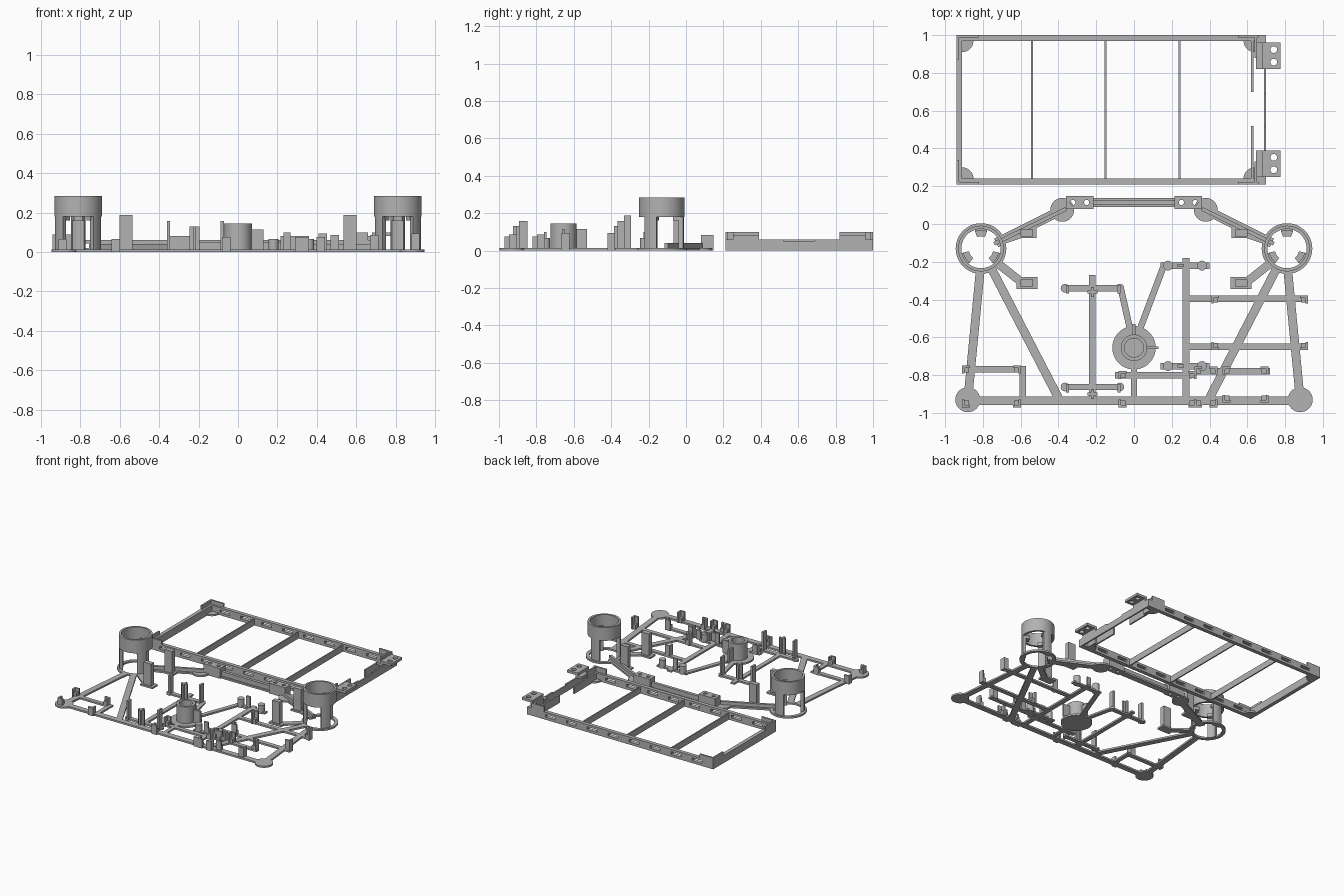
import bpy, bmesh, math
from mathutils import Matrix, Vector

if "Cube" in bpy.data.objects:
    bpy.data.objects.remove(bpy.data.objects["Cube"])

grey = bpy.data.materials.new("plain_grey")
grey.diffuse_color = (0.45, 0.45, 0.45, 1)
grey.use_nodes = True
grey.node_tree.nodes["Principled BSDF"].inputs["Base Color"].default_value = grey.diffuse_color
T = 0.014  # thickness of the flat bars


def finish(name, bm, smooth=False):
    me = bpy.data.meshes.new(name)
    bmesh.ops.recalc_face_normals(bm, faces=bm.faces)
    bm.to_mesh(me)
    bm.free()
    me.materials.append(grey)
    ob = bpy.data.objects.new(name, me)
    bpy.context.collection.objects.link(ob)
    if smooth:
        bpy.ops.object.select_all(action='DESELECT')
        ob.select_set(True)
        bpy.context.view_layer.objects.active = ob
        bpy.ops.object.shade_smooth_by_angle(angle=math.radians(35))
    return ob


def add_box(bm, x0, x1, y0, y1, z0, z1):
    m = Matrix.Translation(((x0 + x1) / 2, (y0 + y1) / 2, (z0 + z1) / 2))
    bmesh.ops.create_cube(bm, size=1, matrix=m @ Matrix.Diagonal((x1 - x0, y1 - y0, z1 - z0, 1)))


def boxes(name, items):
    bm = bmesh.new()
    for b in items:
        add_box(bm, *b)
    return finish(name, bm)


def add_bar(bm, a, b, w, z0=0, z1=T):
    a, b = Vector(a), Vector(b)
    d = b - a
    m = Matrix.Translation(((a.x + b.x) / 2, (a.y + b.y) / 2, (z0 + z1) / 2))
    m = m @ Matrix.Rotation(math.atan2(d.y, d.x), 4, 'Z')
    bmesh.ops.create_cube(bm, size=1, matrix=m @ Matrix.Diagonal((d.length, w, z1 - z0, 1)))


def bars(name, items):
    bm = bmesh.new()
    for i in items:
        add_bar(bm, *i)
    return finish(name, bm)


def add_disk(bm, x, y, r, z0, z1, n=32):
    bmesh.ops.create_cone(bm, cap_ends=True, segments=n, radius1=r, radius2=r, depth=z1 - z0,
                          matrix=Matrix.Translation((x, y, (z0 + z1) / 2)))


def add_arc(bm, x, y, r0, r1, z0, z1, a0=0, a1=360, n=48):
    """Ring, or sector of a ring, with a rectangular section."""
    full = a1 - a0 >= 360
    rows = []
    for i in range(n if full else n + 1):
        a = math.radians(a0 + (a1 - a0) * i / n)
        rows.append([bm.verts.new((x + r * math.cos(a), y + r * math.sin(a), z))
                     for r, z in ((r0, z0), (r1, z0), (r1, z1), (r0, z1))])
    for i in range(n):
        p, q = rows[i], rows[(i + 1) % len(rows)]
        for k in range(4):
            bm.faces.new((p[k], p[(k + 1) % 4], q[(k + 1) % 4], q[k]))
    if not full:
        bm.faces.new(rows[0])
        bm.faces.new(rows[-1][::-1])


def add_plate(bm, x0, x1, y0, y1, z0, z1, holes, r):
    """Block with vertical round holes, split into one square-ish cell per hole."""
    along_x = x1 - x0 > y1 - y0
    n = len(holes)
    for i, (hx, hy) in enumerate(holes):
        if along_x:
            cx0, cx1, cy0, cy1 = x0 + (x1 - x0) * i / n, x0 + (x1 - x0) * (i + 1) / n, y0, y1
        else:
            cx0, cx1, cy0, cy1 = x0, x1, y0 + (y1 - y0) * i / n, y0 + (y1 - y0) * (i + 1) / n
        rows = []
        for k in range(16):
            a = math.tau * (k + 0.5) / 16 - math.pi / 8 - math.tau / 32
            c, s = math.cos(a), math.sin(a)
            q = max(abs(c), abs(s))
            ox = (cx0 + cx1) / 2 + c / q * (cx1 - cx0) / 2
            oy = (cy0 + cy1) / 2 + s / q * (cy1 - cy0) / 2
            rows.append([bm.verts.new(v) for v in ((hx + r * c, hy + r * s, z0), (ox, oy, z0),
                                                   (ox, oy, z1), (hx + r * c, hy + r * s, z1))])
        for k in range(16):
            p, q = rows[k], rows[(k + 1) % 16]
            for j in range(4):
                bm.faces.new((p[j], p[(j + 1) % 4], q[(j + 1) % 4], q[j]))


# Tray long walls: rails joined by posts, leaving slots
X0, X1, Y0, Y1, H = -0.94, 0.70, 0.21, 1.0, 0.06
for name, y0, y1 in (("tray_front_wall", Y0, Y0 + 0.03), ("tray_back_wall", Y1 - 0.03, Y1)):
    parts = [(X0, X1 - 0.02, y0, y1, 0, 0.02), (X0, X1 - 0.02, y0, y1, 0.042, H)]
    for i in range(9):
        x = X0 + 0.06 + i * 0.185
        parts.append((x - 0.06, x + 0.04, y0, y1, 0.02, 0.042))
    boxes(name, parts)
# Tray ends, with an open middle on the right
boxes("tray_left_wall", [(X0, X0 + 0.03, Y0, Y1, 0, H)])
boxes("tray_right_wall", [(0.62, 0.632, Y0, 0.52, 0, H), (0.62, 0.632, 0.70, Y1, 0, H),
                          (0.645, X1, Y0, 0.25, 0, H), (0.645, X1, 0.96, Y1, 0, H),
                          (0.688, X1, 0.25, 0.52, 0, H), (0.688, X1, 0.69, 0.96, 0, H),
                          (0.688, X1, 0.52, 0.69, 0, 0.05)])
boxes("tray_dividers", [(x - 0.005, x + 0.005, Y0 + 0.02, Y1 - 0.02, 0, 0.05) for x in (-0.54, -0.15, 0.24)])
# Raised corner brackets, gussets and mounting tabs
lips, gus, tabs = [], bmesh.new(), bmesh.new()
for ys, yc, s in ((Y0, Y0 + 0.03, 1), (Y1, Y1 - 0.03, -1)):
    def span(a, b):
        return tuple(sorted((ys + s * a, ys + s * b)))
    lips += [(X0, X0 + 0.12, *span(0, 0.013), H, 0.09), (X0, X0 + 0.013, *span(0, 0.13), H, 0.09),
             (0.55, 0.66, *span(0, 0.013), H, 0.10), (0.637, 0.65, *span(0, 0.12), 0.0, 0.10),
             (0.645, 0.70, *span(0.04, 0.18), H, 0.08)]
    a = 0 if s > 0 else 270
    add_arc(gus, X0 + 0.03, yc, 0.001, 0.06, 0, T, a, a + 90, 12)
    a = 90 if s > 0 else 180
    add_arc(gus, 0.64, yc, 0.001, 0.06, 0, T, a, a + 90, 12)
    t0, t1 = span(0.04, 0.18)
    add_plate(tabs, 0.68, 0.775, t0, t1, 0.08, 0.10,
              [(0.74, t0 + 0.037), (0.74, t1 - 0.037)], 0.018)
boxes("tray_corner_lips", lips)
finish("tray_corner_gussets", gus)
finish("tray_mounting_tabs", tabs)

# Mirrored sides: towers, arms, legs, posts
for side, s in (("left", -1), ("right", 1)):
    cx, cy = 0.81 * s, -0.13
    bm = bmesh.new()
    add_arc(bm, cx, cy, 0.108, 0.134, 0, T)
    finish(side + "_tower_base_ring", bm, True)
    bm = bmesh.new()
    add_arc(bm, cx, cy, 0.104, 0.121, 0.18, 0.285)
    finish(side + "_tower_cup", bm, True)
    bm = bmesh.new()
    for a in (90, 212, 328):
        add_arc(bm, cx, cy, 0.095, 0.12, 0, 0.20, a - 18, a + 18, 8)
        add_arc(bm, cx, cy, 0.065, 0.10, 0.16, 0.185, a - 19, a + 19, 8)
    finish(side + "_tower_legs", bm, True)
    # Arm with raised rib
    bars(side + "_arm", [((0.73 * s, -0.10), (0.38 * s, 0.075), 0.05),
                         ((0.74 * s, -0.105), (0.36 * s, 0.08), 0.02, T, 0.04)])
    bm = bmesh.new()
    add_disk(bm, 0.38 * s, 0.075, 0.063, 0, T)
    add_disk(bm, 0.88 * s, -0.93, 0.066, 0, T)
    finish(side + "_pads", bm, True)
    bm = bmesh.new()
    xa, xb = sorted((0.215 * s, 0.36 * s))
    add_plate(bm, xa, xb, 0.08, 0.148, 0, 0.082, [(xa + 0.036, 0.114), (xb - 0.036, 0.114)], 0.014)
    finish(side + "_bridge_block", bm)
    # Tall posts on small foot plates
    c = 0.567 * s
    boxes(side + "_tall_posts", [(c - 0.055, c + 0.055, -0.345, -0.28, 0, T),
                                 (c - 0.033, c + 0.033, -0.332, -0.295, 0, 0.188),
                                 (c - 0.05, c + 0.05, -0.075, -0.02, 0, T),
                                 (c - 0.033, c + 0.033, -0.067, -0.03, 0, 0.188)])
    bars(side + "_frame_legs", [((0.815 * s, -0.255), (0.88 * s, -0.93), 0.046),
                                ((0.75 * s, -0.245), (0.39 * s, -0.94), 0.046),
                                ((0.72 * s, -0.21), (0.58 * s, -0.32), 0.045),
                                ((0.69 * s, -0.09), (0.57 * s, -0.05), 0.03)])
boxes("bridge_beam", [(-0.22, 0.22, 0.09, 0.138, 0, T), (-0.22, 0.22, 0.102, 0.126, T, 0.05)])

# Flat lattice of bars
W = 0.034
bars("frame_lattice", [((-0.88, -0.936), (0.88, -0.936), 0.044),
    ((-0.90, -0.77), (-0.572, -0.77), W), ((-0.59, -0.77), (-0.59, -0.93), W),
    ((-0.38, -0.34), (-0.06, -0.34), W), ((-0.22, -0.27), (-0.22, -0.92), W),
    ((-0.38, -0.863), (-0.06, -0.863), W), ((-0.07, -0.34), (-0.02, -0.56), W),
    ((0, -0.72), (0, -0.93), 0.03), ((0.03, -0.56), (0.16, -0.215), W),
    ((0.14, -0.22), (0.40, -0.22), W), ((0.275, -0.18), (0.275, -0.93), 0.038),
    ((0.14, -0.752), (0.40, -0.752), W), ((0.28, -0.395), (0.90, -0.395), W),
    ((0.28, -0.65), (0.92, -0.65), W), ((-0.10, -0.80), (0.31, -0.80), W),
    ((0.33, -0.78), (0.72, -0.78), W)])

# Hub with tube and fins
bm = bmesh.new()
add_disk(bm, 0, -0.655, 0.115, 0, T, 48)
add_arc(bm, 0, -0.655, 0.05, 0.07, T, 0.145)
finish("hub", bm, True)
boxes("hub_fins", [(0.068, 0.13, -0.662, -0.648, T, 0.115), (-0.007, 0.007, -0.588, -0.53, T, 0.115)])

# Round bosses and bar end pads
bm = bmesh.new()
for y in (-0.22, -0.752):
    for x in (0.18, 0.36):
        add_disk(bm, x, y, 0.026, 0, 0.067, 20)
for y in (-0.34, -0.863):
    for x in (-0.365, -0.075):
        add_disk(bm, x, y, 0.023, 0, T, 20)
finish("bosses", bm, True)

# Thin upright plates and cross posts
up = []
for y in (-0.345, -0.87):
    up += [(x - 0.008, x + 0.008, y - 0.022, y + 0.022, 0, 0.157) for x in (-0.352, -0.08)]
for y in (-0.36, -0.90):
    up += [(-0.246, -0.194, y - 0.007, y + 0.007, 0, 0.13), (-0.227, -0.213, y - 0.026, y + 0.026, 0, 0.13)]
for y in (-0.22, -0.752):
    up += [(0.23, 0.265, y - 0.007, y + 0.007, 0, 0.10)]
boxes("upright_plates", up)

# Corner clips: low seat plus an L of two taller walls
clips = []
groups = [((-0.89, -0.62), (-0.77, -0.95), 0.066), ((0.43, 0.90), (-0.40, -0.645), 0.095),
          ((-0.06, 0.31), (-0.80, -0.95), 0.075), ((0.34, 0.42), (-0.775, -0.95), 0.075),
          ((0.49, 0.69), (-0.775, -0.925), 0.085)]
for xs, ys, h in groups:
    for i, x in enumerate(xs):
        for j, y in enumerate(ys):
            sx, sy = (-1, 1)[i], (1, -1)[j]
            wx, wy = sorted((x + sx * 0.021, x + sx * 0.008)), sorted((y + sy * 0.021, y + sy * 0.008))
            clips += [(x - 0.016, x + 0.016, y - 0.016, y + 0.016, 0, 0.04),
                      (*wx, y - 0.021, y + 0.021, 0, h), (x - 0.021, x + 0.021, *wy, 0, h)]
boxes("corner_clips", clips)
